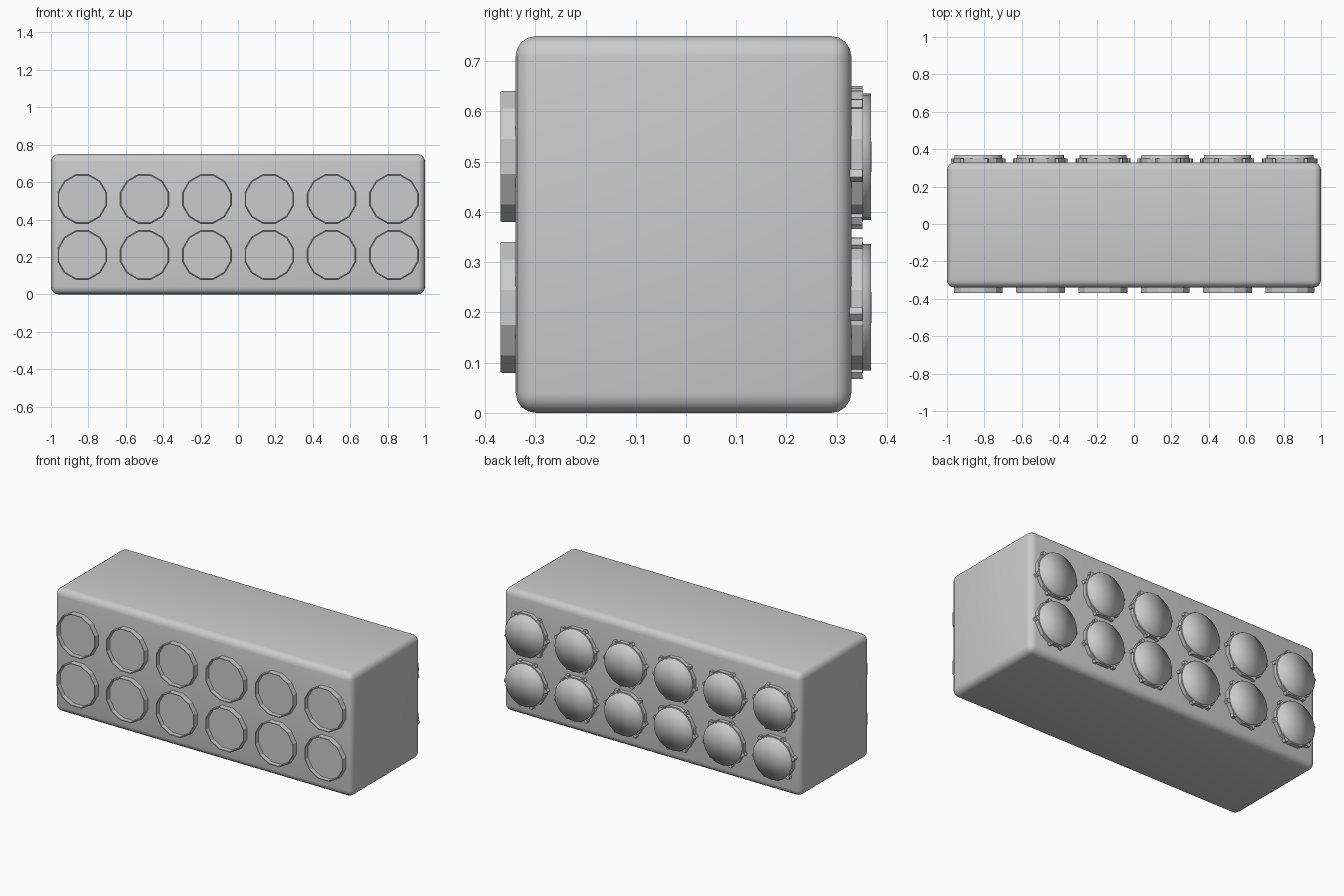
import bpy, bmesh, math, random

if "Cube" in bpy.data.objects:
    bpy.data.objects.remove(bpy.data.objects["Cube"])

random.seed(4)
XS = [-0.833 + i * 0.3333 for i in range(6)]
ZS = [0.21, 0.51]


def finish(bm, name, angle=None):
    bmesh.ops.recalc_face_normals(bm, faces=bm.faces)
    me = bpy.data.meshes.new(name)
    bm.to_mesh(me)
    bm.free()
    ob = bpy.data.objects.new(name, me)
    bpy.context.collection.objects.link(ob)
    bpy.ops.object.select_all(action='DESELECT')
    ob.select_set(True)
    bpy.context.view_layer.objects.active = ob
    if angle:
        bpy.ops.object.shade_smooth_by_angle(angle=math.radians(angle))
    return ob


def lathe(bm, x, z, profile, n=12, turn=math.pi / 12):
    """Revolve (radius, y) points about a y axis through x, z."""
    rings = []
    for r, y in profile:
        if r == 0:
            rings.append([bm.verts.new((x, y, z))] * n)
        else:
            angles = [2 * math.pi * k / n + turn for k in range(n)]
            rings.append([bm.verts.new((x + r * math.cos(a), y, z + r * math.sin(a))) for a in angles])
    for a, b in zip(rings, rings[1:]):
        for k in range(n):
            j = (k + 1) % n
            bm.faces.new(list(dict.fromkeys((a[k], a[j], b[j], b[k]))))


# rounded block
bm = bmesh.new()
bmesh.ops.create_cube(bm, size=1)
for v in bm.verts:
    v.co = (v.co.x * 2, v.co.y * 0.668 - 0.005, (v.co.z + 0.5) * 0.75)
bmesh.ops.bevel(bm, geom=bm.edges[:], offset=0.04, segments=4, profile=0.5, affect='EDGES')
finish(bm, "block_body", 40)

# thin raised rims on the front
bm = bmesh.new()
for x in XS:
    for z in ZS:
        lathe(bm, x, z, [(0.135, -0.33), (0.135, -0.366), (0.133, -0.369),
                         (0.128, -0.369), (0.128, -0.341), (0, -0.341)])
finish(bm, "front_stud_rims", 25)

# collars on the back
bm = bmesh.new()
for x in XS:
    for z in ZS:
        lathe(bm, x, z, [(0.135, 0.32), (0.135, 0.352), (0.12, 0.352), (0, 0.352)])
finish(bm, "back_stud_collars", 25)

# softly shaded caps on the back
bm = bmesh.new()
for x in XS:
    for z in ZS:
        lathe(bm, x, z, [(0.126, 0.345), (0.126, 0.368), (0, 0.369)], 24)
caps = finish(bm, "back_stud_caps")
for p in caps.data.polygons:
    p.use_smooth = True

# small rough nubs around the collars
bm = bmesh.new()
for x in XS:
    for z in ZS:
        for k in range(6):
            a = 2 * math.pi * (k + random.uniform(-0.3, 0.3)) / 6
            r = 0.134
            lathe(bm, x + r * math.cos(a), z + r * math.sin(a),
                  [(0, 0.325), (0.014, 0.325), (0.014, 0.351), (0, 0.351)], 5, a)
finish(bm, "back_stud_nubs")
